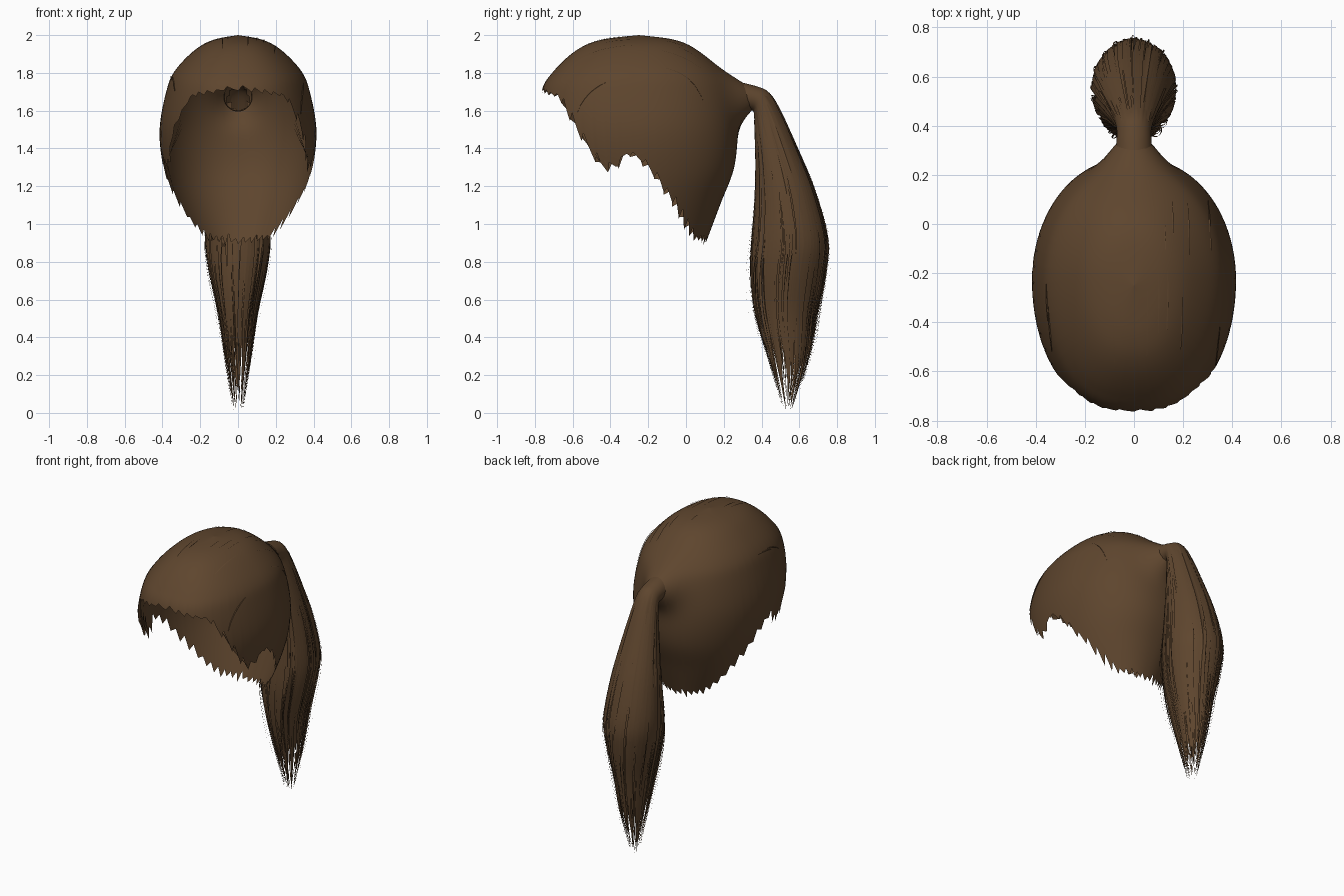
import bpy, math, random
from mathutils import Vector
from mathutils.bvhtree import BVHTree

random.seed(4)
if "Cube" in bpy.data.objects:
    bpy.data.objects.remove(bpy.data.objects["Cube"], do_unlink=True)

# One flat hair colour
COLOUR = (0.112, 0.060, 0.027, 1)
brown = bpy.data.materials.new("hair_brown")
brown.use_nodes = True
brown.diffuse_color = COLOUR
brown.node_tree.nodes["Principled BSDF"].inputs["Base Color"].default_value = COLOUR


def make(name, verts, faces):
    me = bpy.data.meshes.new(name)
    me.from_pydata(verts, [], faces)
    me.materials.append(brown)
    ob = bpy.data.objects.new(name, me)
    bpy.context.collection.objects.link(ob)
    bpy.ops.object.select_all(action="DESELECT")
    ob.select_set(True)
    bpy.context.view_layer.objects.active = ob
    bpy.ops.object.shade_smooth_by_angle(angle=math.radians(50))


def spline(rows, u):
    """Smooth curve through the rows of a table."""
    last = len(rows) - 1
    u = max(0, min(u, last - 1e-6))
    i = int(u)
    t = u - i
    a, b, c, d = (rows[max(0, min(last, i + k))] for k in (-1, 0, 1, 2))
    return [q + 0.5 * t * (r - p + t * (2 * p - 5 * q + 4 * r - s + t * (3 * (q - r) + s - p)))
            for p, q, r, s in zip(a, b, c, d)]


def linear(table, x):
    for (x0, y0), (x1, y1) in zip(table, table[1:]):
        if x <= x1:
            return y0 + (y1 - y0) * (x - x0) / (x1 - x0)
    return table[-1][1]


def grid_faces(cols, rows):
    """Quads between neighbouring columns of a closed loft."""
    return [(i * rows + j, (i + 1) % cols * rows + j,
             (i + 1) % cols * rows + j + 1, i * rows + j + 1)
            for i in range(cols) for j in range(rows - 1)]


# Cap: height, front y, back y, half width
CAP = [(2.0, -.25, -.25, 0), (1.975, -.45, -.06, .13), (1.92, -.58, .06, .23),
       (1.81, -.70, .18, .335), (1.7, -.765, .24, .38), (1.5, -.77, .27, .415),
       (1.3, -.72, .255, .395), (1.1, -.6, .18, .335), (.86, -.4, .09, .22)]
# Hem height by angle from the back
HEM = [(0, .91), (37, .93), (54, 1.01), (76, 1.2), (90, 1.34), (99, 1.38), (106, 1.31),
       (116, 1.31), (135, 1.58), (146, 1.68), (180, 1.72)]
CENTRE, KNOT = -.23, 1.67


def cap_point(u, ang):
    z, front, back, w = spline(CAP, u)
    c, s = math.cos(ang), math.sin(ang)
    mid = CENTRE - .02 * max(0, 1 - u)
    x = w * math.copysign(abs(s) ** (.8 if c < 0 else .92), s)
    y = mid + c * ((back - mid) if c > 0 else (mid - front))
    if c > 0:   # hair pulled back into the knot
        y += .13 * math.exp(-(x * x + (z - KNOT) ** 2) / .012)
    return Vector((x, y, z))


def hem_u(height):
    lo, hi = 0, len(CAP) - 1
    for _ in range(30):
        m = (lo + hi) / 2
        lo, hi = (m, hi) if spline(CAP, m)[0] > height else (lo, m)
    return lo


cols, rows = 192, 44
verts = []
for i in range(cols):
    ang = 2 * math.pi * i / cols
    deg = min(math.degrees(ang), 360 - math.degrees(ang))
    if i % 4 == 0:
        tooth = random.uniform(.02, .08) * (.4 if deg > 140 else 1)
    end = hem_u(linear(HEM, deg) + tooth * ((i % 4) / 3 - .5))
    verts += [cap_point(end * j / (rows - 1), ang) for j in range(rows)]


def in_knot(face):
    c = sum((verts[k] for k in face), Vector()) / 4
    return c.y > .2 and math.hypot(c.x, c.z - KNOT) < .055


cap_faces = [f for f in grid_faces(cols, rows) if not in_knot(f)]
make("hair_cap", verts, cap_faces)
tree = BVHTree.FromPolygons(verts, cap_faces)

# Ponytail: outer y, z, inner y, z, half width
TAIL = [(.29, 1.75, .29, 1.595, .075), (.37, 1.73, .35, 1.6, .07), (.435, 1.70, .36, 1.57, .073),
        (.495, 1.61, .365, 1.47, .088), (.59, 1.40, .37, 1.3, .12), (.68, 1.18, .365, 1.1, .15),
        (.745, .93, .35, .9, .168), (.735, .76, .345, .74, .148), (.69, .53, .37, .53, .1),
        (.645, .28, .44, .28, .065), (.56, .01, .52, .01, .025)]
LAST = len(TAIL) - 1


def tail_point(u, ang, scale=1):
    oy, oz, iy, iz, w = spline(TAIL, u)
    c = math.cos(ang) * scale
    return Vector((w * math.sin(ang) * scale, (oy + iy) / 2 + c * (oy - iy) / 2,
                   (oz + iz) / 2 + c * (oz - iz) / 2))


tcols, trows = 72, 50
verts = []
for i in range(tcols):
    ang = 2 * math.pi * i / tcols
    if i % 6 == 0:
        reach = random.uniform(.7, 1.6)
    end = min(LAST, LAST - 1.5 + reach * abs((i % 6) / 3 - 1))
    ridge = random.uniform(-.045, .03)
    for j in range(trows):
        u = end * j / (trows - 1)
        verts.append(tail_point(u, ang, 1 + ridge * max(0, min(1, (u - 1.5) / 2))))
make("ponytail", verts, grid_faces(tcols, trows))


def ribbon(path, across, width, out):
    """Add a strip that tapers at both ends to the (verts, faces) pair."""
    vs, fs = out
    base, n = len(vs), len(path)
    for k, p in enumerate(path):
        half = across * width * max(.1, math.sin(math.pi * (.12 + .88 * k / (n - 1)))) / 2
        vs += [p - half, p + half]
    fs += [(base + 2 * k, base + 2 * k + 1, base + 2 * k + 3, base + 2 * k + 2)
           for k in range(n - 1)]


def tail_strands(name, count, width, spread, shortest):
    out = ([], [])
    for _ in range(count):
        ang = random.uniform(0, 2 * math.pi)
        start, end = random.uniform(1.8, 6), random.uniform(shortest, 9.9)
        # longer strands stay closer to the middle
        flare = random.uniform(.01, spread) * (10.4 - end) / 2
        path = []
        for k in range(19):
            u = start + (end - start) * k / 18
            path.append(tail_point(u, ang + .05 * math.sin(u), 1.02 + flare * (u / LAST) ** 5))
        across = Vector((math.cos(ang), -math.sin(ang), 0))
        ribbon(path, across, width * random.uniform(.6, 1.3), out)
    make(name, *out)


tail_strands("ponytail_locks", 110, .02, .3, 8.4)
tail_strands("ponytail_fine_strands", 70, .007, .8, 8.2)

# Fine strands combed back over the cap
out = ([], [])
for _ in range(16):
    x0 = random.uniform(-.37, .37)
    y0 = random.uniform(-.6, .0)
    length = random.uniform(.1, .3)
    path = []
    for k in range(10):
        y = y0 + length * k / 9
        x = x0 * (1 - .5 * (y + .2) ** 2)
        hit = tree.ray_cast(Vector((x, y, 3)), Vector((0, 0, -1)))[0]
        if hit and hit.z > 1.3:
            path.append(hit + Vector((x, 0, .3)).normalized() * .005)
    if len(path) > 3:
        ribbon(path, Vector((1, 0, -1.5 * x0)).normalized(), .006, out)
make("cap_fine_strands", *out)

# Loose strands at the temples
out = ([], [])
for side in (-1, 1):
    for k in range(3):
        top = Vector((side * .3, -.585 + .02 * k, 1.56 - .03 * k))
        tip = Vector((side * .38, -.44 + .02 * k, 1.31 + .01 * k))
        path = [top.lerp(tip, t / 6) + Vector((0, -.012 * math.sin(math.pi * t / 6), 0))
                for t in range(7)]
        ribbon(path, Vector((0, 1, .4)), .012, out)
make("temple_strands", *out)
